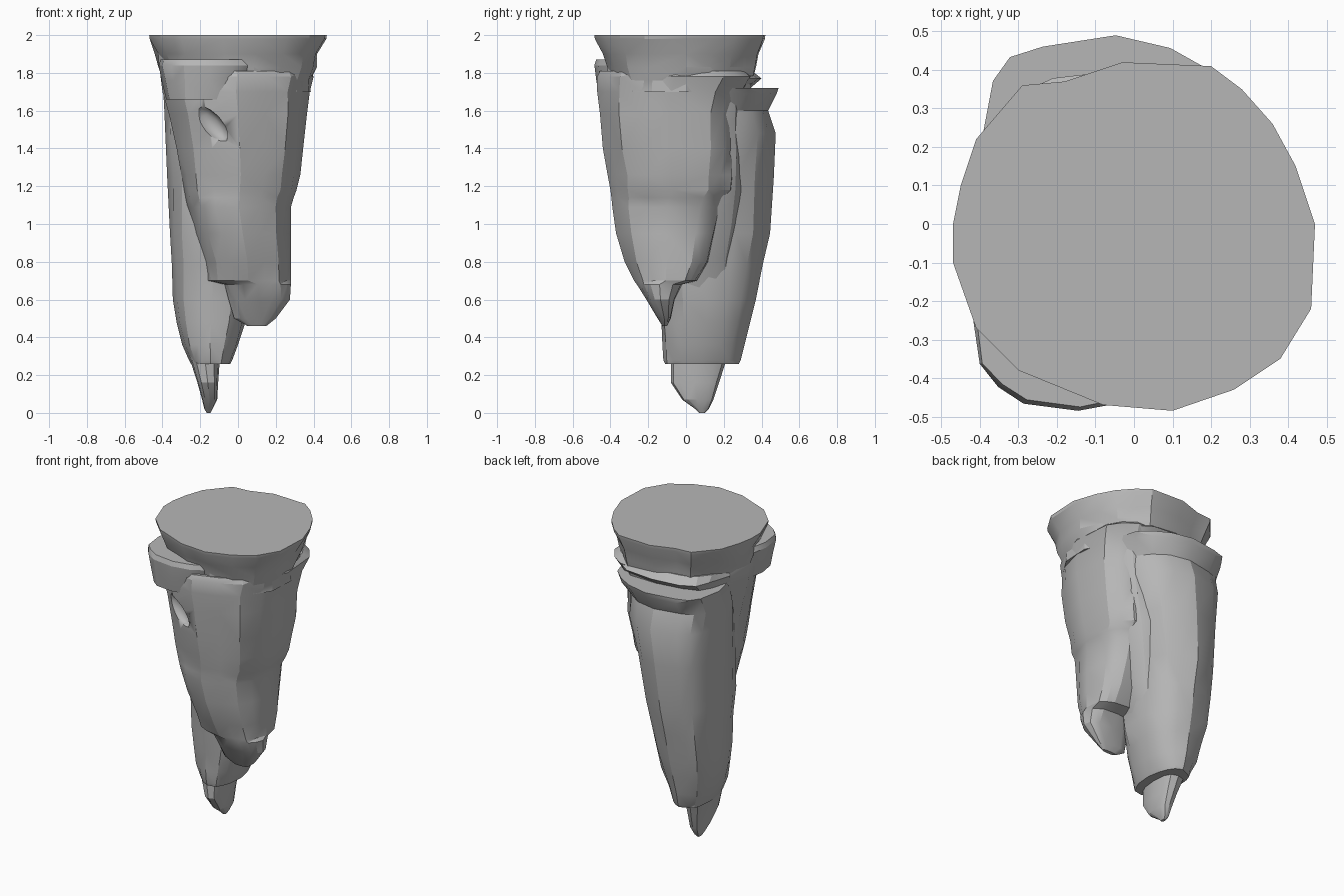
import bpy, bmesh, math, random

cube = bpy.data.objects.get("Cube")
if cube:
    bpy.data.objects.remove(cube, do_unlink=True)

stone = bpy.data.materials.new("grey stone")
stone.use_nodes = True
COLOUR = (0.47, 0.47, 0.47, 1)
stone.diffuse_color = COLOUR
stone.node_tree.nodes["Principled BSDF"].inputs["Base Color"].default_value = COLOUR


def finish(name, bm, angle=24):
    bmesh.ops.recalc_face_normals(bm, faces=bm.faces)
    mesh = bpy.data.meshes.new(name)
    bm.to_mesh(mesh)
    bm.free()
    mesh.materials.append(stone)
    obj = bpy.data.objects.new(name, mesh)
    bpy.context.collection.objects.link(obj)
    bpy.ops.object.select_all(action='DESELECT')
    bpy.context.view_layer.objects.active = obj
    obj.select_set(True)
    bpy.ops.object.shade_smooth_by_angle(angle=math.radians(angle))
    return obj


def bridge(bm, rings):
    """Join rings of vertices into a closed, faceted solid."""
    count = len(rings[0])
    for a, b in zip(rings, rings[1:]):
        for i in range(count):
            j = (i + 1) % count
            bm.faces.new((a[i], a[j], b[j], b[i]))
    bm.faces.new(rings[0])
    bm.faces.new(rings[-1])
    bmesh.ops.triangulate(bm, faces=bm.faces, quad_method='SHORT_EDGE')


def outline(count, powers):
    """Rounded box from -1 to 1; one squareness per corner, from back right."""
    pts = []
    for i in range(count):
        a = math.tau * i / count
        c, s = math.cos(a), math.sin(a)
        e = 2 / powers[4 * i // count]
        pts.append((math.copysign(abs(c) ** e, c), math.copysign(abs(s) ** e, s)))
    return pts


def loft(name, sections, count=16, powers=(3, 3, 3, 3), seed=1, rough=0.05):
    """Chipped rock from sections (z, x0, x1, y0, y1)."""
    rng = random.Random(seed)
    shape = outline(count, powers)
    inner = [i % (count // 4) != 0 for i in range(count)]
    ridge = [1 - rough * rng.random() * free for free in inner]
    bm = bmesh.new()
    rings = []
    for z, x0, x1, y0, y1 in sections:
        ring = []
        for (u, v), r, free in zip(shape, ridge, inner):
            k = r * (1 - rough * rng.random() * free)
            ring.append(bm.verts.new(((x0 + x1) / 2 + u * k * (x1 - x0) / 2,
                                      (y0 + y1) / 2 + v * k * (y1 - y0) / 2, z)))
        rings.append(ring)
    bridge(bm, rings)
    return finish(name, bm)


# Flat-topped cap that flares upward
rim = [(.47, 0), (.46, -.22), (.38, -.35), (.26, -.43), (.1, -.485), (-.08, -.47),
       (-.3, -.38), (-.41, -.27), (-.47, -.1), (-.47, 0), (-.45, .1), (-.41, .22),
       (-.29, .36), (-.18, .37), (-.03, .42), (.2, .41), (.28, .35), (.36, .26), (.42, .15)]
rng = random.Random(4)
bm = bmesh.new()
rings = []
for z, scale in [(2.0, 1.0), (1.98, .995), (1.9, .94), (1.83, .9), (1.76, .86), (1.7, .82)]:
    ring = []
    for x, y in rim:
        k = scale * (1 - .06 * rng.random() * (z < 1.95))
        ring.append(bm.verts.new((x * k, y * k, z)))
    rings.append(ring)
bridge(bm, rings)
finish("flat_cap", bm)

# Large front slab, stepped at its lower edges
front = loft("front_slab", [
    (1.81, -.40, .385, -.455, .33),
    (1.78, -.41, .40, -.47, .36),
    (1.70, -.40, .38, -.47, .31),
    (1.58, -.365, .365, -.455, .275),
    (1.40, -.325, .345, -.44, .27),
    (1.26, -.30, .33, -.415, .26),
    (1.18, -.29, .31, -.40, .25),
    (1.14, -.28, .295, -.395, .21),
    (1.09, -.27, .28, -.39, .19),
    (0.95, -.23, .28, -.37, .16),
    (0.80, -.18, .28, -.325, .12),
    (0.70, -.17, .28, -.275, .06),
    (0.68, -.07, .28, -.26, -.02),
    (0.60, -.05, .275, -.21, -.06),
    (0.50, -.02, .20, -.15, -.08),
    (0.46, .05, .15, -.125, -.10)],
    powers=(4, 2.8, 2.5, 2.2), seed=7)

# Raised lip on the front slab's left corner
loft("front_lip", [
    (1.87, -.41, .13, -.475, .0),
    (1.84, -.42, .13, -.485, .02),
    (1.76, -.405, .10, -.475, .0),
    (1.66, -.38, .04, -.455, -.05)],
    powers=(3, 3, 3, 2.4), seed=3, rough=.03)

# Chipped hollow in the front slab
bm = bmesh.new()
bmesh.ops.create_icosphere(bm, subdivisions=2, radius=1)
chip = finish("chip_cutter", bm)
chip.scale = (.055, .05, .12)
chip.rotation_euler = (0, math.radians(-42), 0)
chip.location = (-.14, -.425, 1.53)
chip.hide_render = True
cut = front.modifiers.new("chip", 'BOOLEAN')
cut.operation = 'DIFFERENCE'
cut.object = chip
bpy.context.view_layer.objects.active = front
bpy.ops.object.modifier_apply(modifier=cut.name)
bpy.data.objects.remove(chip, do_unlink=True)

# Rear core between the two slabs, with a projecting shelf on top
loft("rear_core", [
    (1.81, -.37, .32, -.2, .35),
    (1.77, -.385, .33, -.2, .40),
    (1.71, -.37, .32, -.2, .33),
    (1.55, -.35, .30, -.2, .32),
    (1.35, -.34, .27, -.2, .33),
    (1.18, -.30, .23, -.2, .33),
    (1.00, -.28, .18, -.2, .30),
    (0.82, -.25, .13, -.15, .26),
    (0.66, -.20, .07, -.10, .24),
    (0.50, -.18, .02, -.10, .20)], seed=12, powers=(3.2, 3, 3, 3))

# Long rear slab reaching almost to the ground
loft("rear_slab", [
    (1.72, -.395, .30, -.05, .49),
    (1.69, -.395, .29, -.08, .48),
    (1.60, -.39, .25, -.12, .435),
    (1.48, -.385, .24, -.15, .475),
    (1.25, -.375, .18, -.18, .465),
    (0.95, -.36, .11, -.18, .445),
    (0.78, -.35, .09, -.16, .405),
    (0.60, -.345, .07, -.14, .37),
    (0.48, -.325, .04, -.13, .34),
    (0.36, -.295, .0, -.125, .31),
    (0.28, -.26, -.03, -.12, .29),
    (0.26, -.25, -.04, -.11, .28)],
    powers=(2.3, 3.6, 2.4, 3), seed=21)

# Blunt tip continuing the rear slab's outer side
loft("lower_tip", [
    (0.30, -.26, -.095, -.08, .22),
    (0.16, -.215, -.105, -.08, .175),
    (0.07, -.19, -.11, -.02, .145),
    (0.02, -.178, -.135, .05, .12),
    (0.0, -.165, -.145, .07, .10)], count=12, seed=9, rough=.03)
